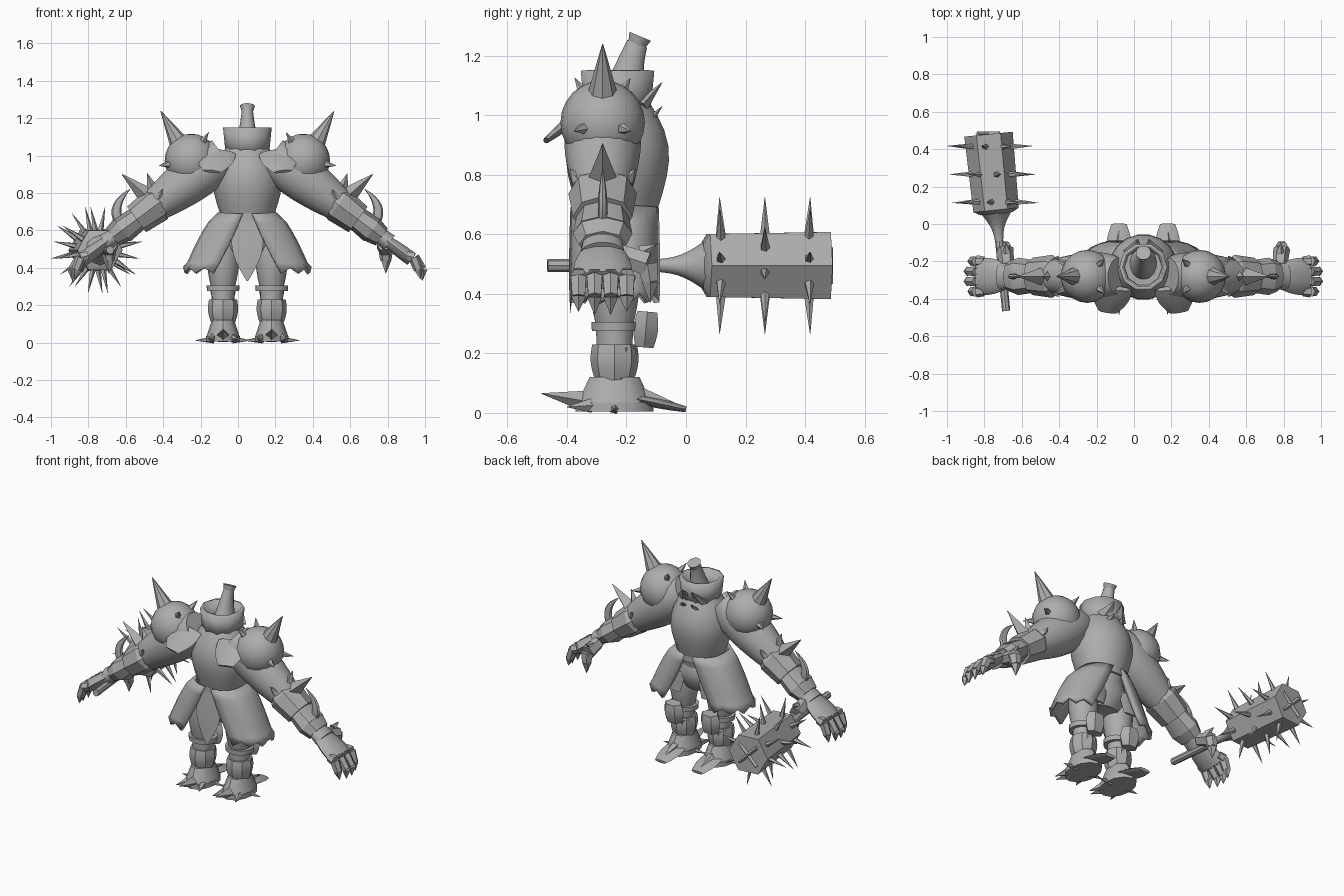
import bpy, bmesh, math
from mathutils import Matrix, Vector

if "Cube" in bpy.data.objects:
    bpy.data.objects.remove(bpy.data.objects["Cube"])

GREY = (0.42, 0.42, 0.42, 1)
steel = bpy.data.materials.new("steel_grey")
steel.use_nodes = True
steel.diffuse_color = GREY
steel.node_tree.nodes["Principled BSDF"].inputs["Base Color"].default_value = GREY

BODY_X = 0.05      # the body stands off centre, balancing the mace
ARM_Y, LEG_Y = -0.28, -0.24
X_AXIS, Y_AXIS = Vector((1, 0, 0)), Vector((0, 1, 0))
DIAMOND, FACETED, ROUND = 4, 8, 18


def finish(name, bm, paired, thickness=0):
    """Turn a bmesh into a shaded object, mirrored across the body if paired."""
    bmesh.ops.recalc_face_normals(bm, faces=bm.faces)
    mesh = bpy.data.meshes.new(name)
    bm.to_mesh(mesh)
    bm.free()
    mesh.materials.append(steel)
    part = bpy.data.objects.new(name, mesh)
    part.location.x = BODY_X
    bpy.context.collection.objects.link(part)
    bpy.ops.object.select_all(action='DESELECT')
    part.select_set(True)
    bpy.context.view_layer.objects.active = part
    bpy.ops.object.shade_smooth_by_angle(angle=math.radians(35))
    if thickness:
        solid = part.modifiers.new("thickness", 'SOLIDIFY')
        solid.thickness = thickness
        solid.offset = 0
    if paired:
        mirror = part.modifiers.new("other_side", 'MIRROR')
        mirror.use_mirror_merge = False


def bridge(bm, rings, closed):
    """Join successive rows of vertices with quads."""
    for low, high in zip(rings, rings[1:]):
        for k in range(0 if closed else 1, len(low)):
            bm.faces.new((low[k - 1], low[k], high[k], high[k - 1]))


def sweep(name, path, start, end, r_start, r_end, bulge=0, skew=1, flat=1,
          sides=FACETED, paired=True, thickness=0):
    """Tube along path(t); its radius runs from r_start to r_end plus a bulge."""
    bm = bmesh.new()
    heading = (path(end) - path(start)).normalized()
    ref = Y_AXIS if abs(heading.x) > abs(heading.z) + abs(heading.y) / 2 else X_AXIS
    steps = 10 if bulge else 1
    rings = []
    for i in range(steps + 1):
        s = i / steps
        t = start + (end - start) * s
        tangent = (path(t + (end - start) / 20) - path(t - (end - start) / 20)).normalized()
        across = tangent.cross(ref).normalized()
        along = across.cross(tangent)
        radius = r_start + (r_end - r_start) * s + bulge * math.sin(math.pi * s ** skew)
        angles = [math.tau * k / sides for k in range(sides)]
        rings.append([bm.verts.new(path(t) + radius * (along * math.cos(a) + across * flat * math.sin(a)))
                      for a in angles])
    bridge(bm, rings, True)
    if not thickness:
        bm.faces.new(rings[0])
        bm.faces.new(rings[-1])
    finish(name, bm, paired, thickness)


def rod(name, base, tip, r_start, r_end, **options):
    base, tip = Vector(base), Vector(tip)
    sweep(name, lambda t: base + (tip - base) * t, 0, 1, r_start, r_end, **options)


def spike(name, base, tip, radius, sides=5, **options):
    rod(name, base, tip, radius, radius / 30, sides=sides, **options)


# Centre lines that the parts follow
def spine(z):
    return Vector((0, -0.23, z))


def horn_line(z):
    return Vector((0, 0.8 * (z - 1) ** 2 - 0.21, z))


def arm(t):
    return Vector((0.2 + 0.7 * t, ARM_Y, 0.95 - 0.52 * t))


def leg(z):
    return Vector((0.13, LEG_Y, z))


def mace_axis(y):
    return Vector((-0.78 - y / 10, y, 0.495))


# Trunk, open collar and curved head horn
sweep("torso", spine, 0.54, 1.05, 0.11, 0.11, bulge=0.075, skew=1.5, flat=0.95, sides=ROUND, paired=False)
sweep("pelvis", spine, 0.45, 0.62, 0.1, 0.14, bulge=0.03, flat=0.8, sides=ROUND, paired=False)
sweep("belt", spine, 0.65, 0.69, 0.14, 0.14, sides=ROUND, paired=False)
sweep("collar", spine, 1, 1.15, 0.105, 0.12, sides=10, paired=False, thickness=0.02)
sweep("head_horn", horn_line, 1, 1.24, 0.09, 0.03, bulge=-0.01, flat=1.2, sides=ROUND, paired=False)
sweep("horn_rim", horn_line, 1.235, 1.265, 0.03, 0.04, sides=ROUND, paired=False)
for z in (1, 1.08):
    spike("back_collar_fin", (0.05, -0.15, z - 0.05), (0.03, -0.08, z + 0.03), 0.06, flat=0.4)
rod("loincloth", (0, -0.36, 0.68), (0, -0.39, 0.33), 0.06, 0.004, bulge=0.05, flat=0.1,
    sides=DIAMOND, paired=False)

# Flared skirt panels with a ragged hem
skirt = bmesh.new()
rows, columns, skirt_rings = 6, 11, []
for i in range(rows + 1):
    s = i / rows
    width, depth, arc = 0.15 + 0.185 * s ** 0.7, 0.14 + 0.02 * s, 1.4 - 0.4 * s
    ring = []
    for k in range(columns):
        a = arc * (2 * k / (columns - 1) - 1)
        hem = 0.03 * (k % 2) if i == rows else 0
        y = math.copysign(abs(math.sin(a)) ** 0.7, a) * depth
        ring.append(skirt.verts.new((width * math.cos(a), LEG_Y + y, 0.69 - 0.32 * s + hem)))
    skirt_rings.append(ring)
bridge(skirt, skirt_rings, False)
finish("skirt_panel", skirt, True, 0.02)

# Spiked shoulder guard and chest flap
guard_centre = Vector((0.3, ARM_Y, 0.975))
guard = bmesh.new()
bmesh.ops.create_uvsphere(guard, u_segments=20, v_segments=12, radius=0.142,
                          matrix=Matrix.Translation(guard_centre))
finish("shoulder_guard", guard, True)
spike("shoulder_horn", (0.35, ARM_Y, 1.04), (0.463, ARM_Y, 1.238), 0.06, sides=FACETED)
for way in (-1, 1):
    for label, aim in (("top", (-0.5, way / 2, 0.8)), ("side", (0.9, way / 2, -0.15))):
        aim = Vector(aim).normalized()
        spike("guard_spike_" + label, guard_centre + aim * 0.12, guard_centre + aim * 0.2, 0.025)
rod("chest_flap", (0.16, -0.34, 1.02), (0.19, -0.47, 0.915), 0.1, 0.05, bulge=0.02, flat=0.2)

# Arm and layered bracer
sweep("upper_arm", arm, -0.1, 0.55, 0.1, 0.065, bulge=0.04, skew=0.7, sides=ROUND)
sweep("bracer_rim", arm, 0.36, 0.41, 0.09, 0.115, flat=0.85)
sweep("bracer_upper", arm, 0.41, 0.56, 0.115, 0.1, flat=0.85)
sweep("bracer_lower", arm, 0.53, 0.67, 0.085, 0.1, flat=0.75)
sweep("bracer_cuff", arm, 0.67, 0.74, 0.1, 0.08, flat=0.7)
spike("elbow_horn", (0.51, ARM_Y, 0.76), (0.67, ARM_Y, 0.9), 0.06, sides=DIAMOND)
spike("elbow_fin", (0.5, ARM_Y, 0.8), (0.535, ARM_Y, 0.905), 0.04, sides=DIAMOND)
for way in (-1, 1):
    spike("bracer_spike", (0.47, ARM_Y + way * 0.08, 0.78), (0.455, ARM_Y + way * 0.11, 0.82), 0.025)
sweep("bracer_blade", lambda z: Vector((0.7 - 5 * (z - 0.7) ** 2, ARM_Y, z)), 0.6, 0.82,
      0.02, 0.002, bulge=0.015, flat=0.6)

# Hand with clawed fingers and thumb
sweep("wrist", arm, 0.7, 0.8, 0.065, 0.075, flat=0.65, sides=ROUND)
sweep("hand", arm, 0.78, 0.97, 0.075, 0.098, bulge=0.01, flat=0.4, sides=10)
for finger in range(4):
    y = ARM_Y + 0.054 * (finger - 1.5)
    reach = 0.02 if finger in (1, 2) else 0
    knuckle, joint = Vector((0.89, y, 0.455)), Vector((0.915 + reach, y, 0.39))
    rod("finger_base", arm(0.93) + Y_AXIS * (y - ARM_Y), knuckle, 0.025, 0.032, sides=6)
    rod("finger_end", knuckle, joint, 0.03, 0.025, sides=6)
    spike("finger_claw", joint, (0.925 + reach / 2, y, 0.34 - reach / 2), 0.027)
thumb_joint, thumb_end = Vector((0.74, -0.13, 0.5)), Vector((0.74, -0.12, 0.44))
rod("thumb_base", (0.73, -0.22, 0.53), thumb_joint, 0.04, 0.045, sides=6)
rod("thumb_end", thumb_joint, thumb_end, 0.04, 0.03, sides=6)
spike("thumb_claw", thumb_end, thumb_end - Vector((0, 0, 0.07)), 0.03)
spike("thumb_spike", (0.73, -0.15, 0.54), (0.735, -0.1, 0.565), 0.025)

# Leg with knee band and guards
sweep("thigh", leg, 0.28, 0.56, 0.06, 0.08, bulge=0.015, sides=ROUND)
sweep("shin", leg, 0.08, 0.32, 0.055, 0.065, sides=ROUND)
sweep("knee_band", leg, 0.275, 0.305, 0.086, 0.088, flat=0.9, sides=ROUND)
sweep("shin_guard", leg, 0.11, 0.23, 0.065, 0.075, bulge=0.01)
rod("calf_guard", (0.13, -0.14, 0.22), (0.13, -0.13, 0.34), 0.05, 0.055, bulge=0.015, flat=0.7, sides=6)
rod("ankle_guard", (0.13, -0.22, 0.11), (0.13, -0.2, 0.22), 0.06, 0.065, flat=0.6, sides=6)
rod("rear_thigh_plate", (0.12, -0.13, 0.56), (0.125, -0.12, 0.43), 0.08, 0.05, flat=0.15)

# Armoured foot with toe spikes and heel spur
sweep("foot_sole", leg, 0.005, 0.035, 0.09, 0.09, flat=1.45, sides=12)
sweep("foot_top", leg, 0.035, 0.12, 0.088, 0.06, flat=1.4, sides=12)
spike("toe_spike", (0.13, -0.34, 0.04), (0.13, -0.485, 0.065), 0.035, sides=DIAMOND)
for way in (-1, 1):
    side_x = 0.13 + way * 0.05
    spike("side_toe_spike", (side_x, -0.32, 0.025), (side_x + way * 0.03, -0.4, 0.02), 0.025)
    spike("side_spur", (side_x, LEG_Y, 0.015), (side_x + way * 0.1, LEG_Y, 0.012), 0.02)
rod("heel_spur", (0.13, -0.18, 0.05), (0.13, 0, 0.012), 0.06, 0.04, bulge=0.015, flat=0.25)
spike("heel_ridge", (0.13, -0.17, 0.06), (0.13, -0.03, 0.03), 0.035)

# Spiked mace, its axis running back and slightly outward
sweep("mace_handle", mace_axis, -0.465, -0.05, 0.022, 0.022, paired=False)
sweep("mace_neck", mace_axis, -0.09, 0.065, 0.022, 0.085, bulge=-0.015, sides=12, paired=False)
sweep("mace_collar", mace_axis, 0.055, 0.075, 0.085, 0.122, sides=6, paired=False)
sweep("mace_head", mace_axis, 0.075, 0.48, 0.122, 0.13, sides=6, paired=False)
for row in (-1, 0, 1):
    centre = mace_axis(0.265 + 0.145 * row)
    for k in range(FACETED):
        a = math.tau * (k + 0.25 + 0.5 * (row == 0)) / FACETED
        out = Vector((math.cos(a), 0.03 * row, math.sin(a)))
        spike("mace_spike", centre + out * 0.09, centre + out * 0.235, 0.019, paired=False)
for way in (-1, 1):
    bar = Vector((0.06, 0, 0.06 * way))
    rod("mace_end_cross", mace_axis(0.482) - bar, mace_axis(0.482) + bar, 0.012, 0.012,
        sides=DIAMOND, paired=False)
